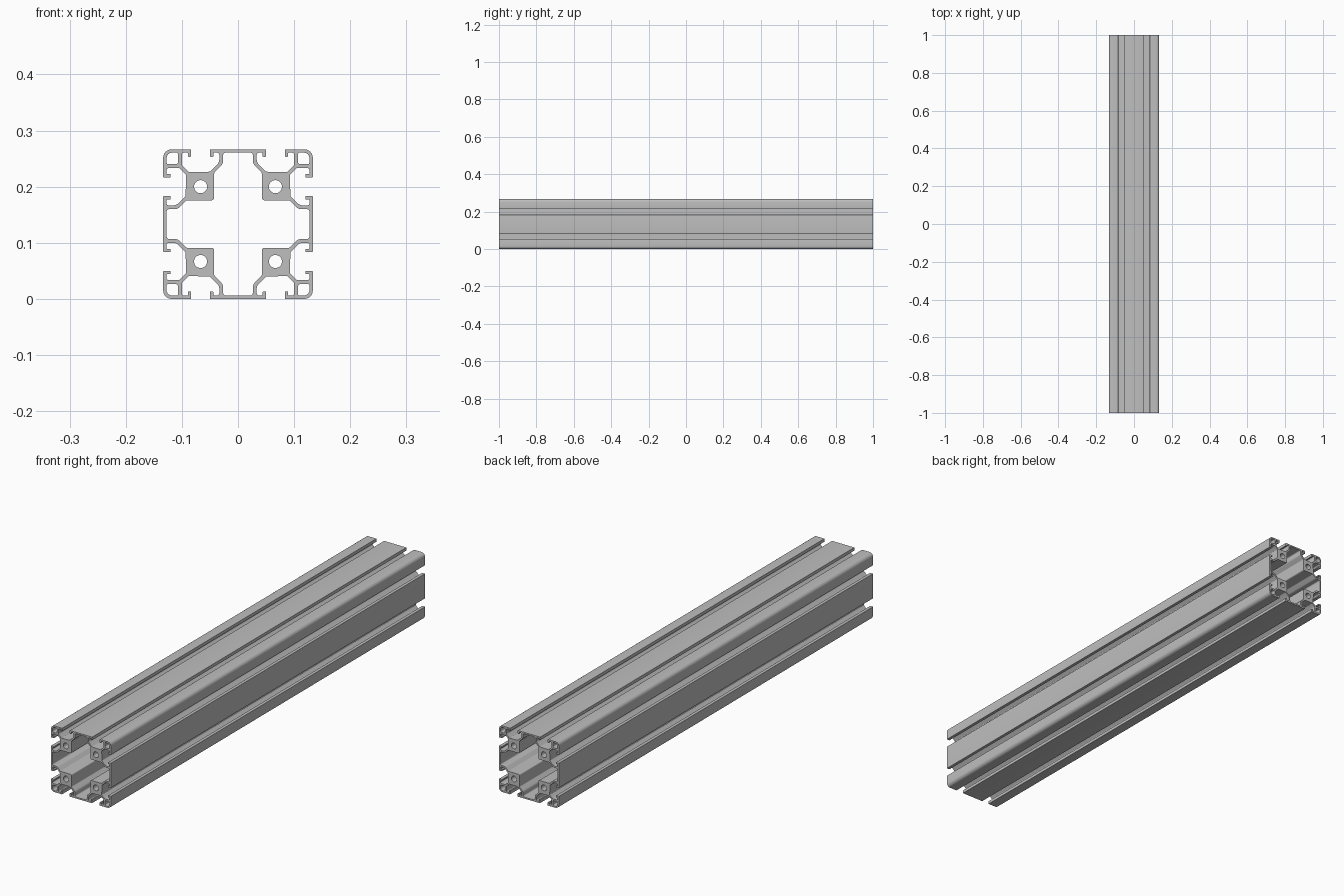
import bpy, bmesh, math
from mathutils import Vector, Matrix

if "Cube" in bpy.data.objects:
    bpy.data.objects.remove(bpy.data.objects["Cube"], do_unlink=True)

HALF = 40.0               # half width of the section in millimetres
SCALE = 2 / 600           # millimetres to scene units
WALL = HALF - 1.8         # inner face of the outer skin


def fillet(corners, steps=6):
    """Round every (x, y, radius) corner of a closed outline with an arc."""
    out = []
    n = len(corners)
    for i, (x, y, r) in enumerate(corners):
        p = Vector((x, y))
        a = (Vector(corners[i - 1][:2]) - p).normalized()
        b = (Vector(corners[(i + 1) % n][:2]) - p).normalized()
        if r <= 0:
            out.append(p)
            continue
        half = a.angle(b) / 2
        centre = p + (a + b).normalized() * (r / math.sin(half))
        t = r / math.tan(half)
        start = (p + a * t - centre).normalized()
        end = (p + b * t - centre).normalized()
        for k in range(steps + 1):
            out.append(centre + start.slerp(end, k / steps).normalized() * r)
    return out


def eightfold(octant, diagonal):
    """Mirror an octant over the diagonal, then repeat it around the centre."""
    quarter = octant + [diagonal] + [(y, x, r) for x, y, r in reversed(octant)]
    loop = []
    for _ in range(4):
        loop += quarter
        quarter = [(y, -x, r) for x, y, r in quarter]
    return fillet(loop)


# Outer skin with hooked slot lips, slot walls and the corner brace
outer = eightfold([
    (15, HALF, .4), (15, 36, .4), (13.2, 36, .4), (13.2, WALL, .3),
    (10, WALL, 1.2), (10, 33, 4), (15, 28, 1.5),
    (26.4, 27.8, .8), (30, 31.4, 1.5),
    (30, WALL, 1.2), (26.8, WALL, .3), (26.8, 36, .4), (25, 36, .4), (25, HALF, .4),
], (HALF, HALF, 4.5))

# Large central hollow running between the four screw blocks
hollow = eightfold([(8, WALL, 1.5), (8, 32.2, 4), (12.7, 27.5, 1)], (12.7, 12.7, 1.5))

loops = [outer, hollow]
for sx in (-1, 1):
    for sy in (-1, 1):
        # Screw bore
        loops.append([Vector((sx * 20 + 3.5 * math.cos(k * math.tau / 32),
                              sy * 20 + 3.5 * math.sin(k * math.tau / 32)))
                      for k in range(32)])
        # Closed corner cell
        cell = fillet([(32, 32, 1.5), (WALL, 32, 1), (WALL, WALL, 3), (32, WALL, 1)])
        loops.append([Vector((sx * p.x, sy * p.y)) for p in cell])

# Filled section extruded to full length
section = bpy.data.curves.new("rail_section", 'CURVE')
section.dimensions = '2D'
section.fill_mode = 'BOTH'
section.extrude = 300
for loop in loops:
    spline = section.splines.new('POLY')
    spline.points.add(len(loop) - 1)
    for point, p in zip(spline.points, loop):
        point.co = (p.x, p.y, 0, 1)
    spline.use_cyclic_u = True

rail = bpy.data.objects.new("slotted_rail", section)
bpy.context.collection.objects.link(rail)
bpy.ops.object.select_all(action='DESELECT')
rail.select_set(True)
bpy.context.view_layer.objects.active = rail
bpy.ops.object.convert(target='MESH')
rail = bpy.context.view_layer.objects.active
rail.name = "slotted_rail"

# Lay the rail along y and stand it on the floor
rail.data.transform(Matrix.Translation((0, 0, HALF * SCALE))
                    @ Matrix.Rotation(math.pi / 2, 4, 'X')
                    @ Matrix.Scale(SCALE, 4))
bm = bmesh.new()
bm.from_mesh(rail.data)
bmesh.ops.remove_doubles(bm, verts=bm.verts, dist=1e-5)
bmesh.ops.recalc_face_normals(bm, faces=bm.faces)
bm.to_mesh(rail.data)
bm.free()

# Plain grey metal
grey = bpy.data.materials.new("aluminium_grey")
grey.use_nodes = True
colour = (0.52, 0.52, 0.52, 1)
grey.diffuse_color = colour
grey.node_tree.nodes["Principled BSDF"].inputs["Base Color"].default_value = colour
rail.data.materials.clear()
rail.data.materials.append(grey)
bpy.ops.object.shade_smooth_by_angle(angle=math.radians(30))
